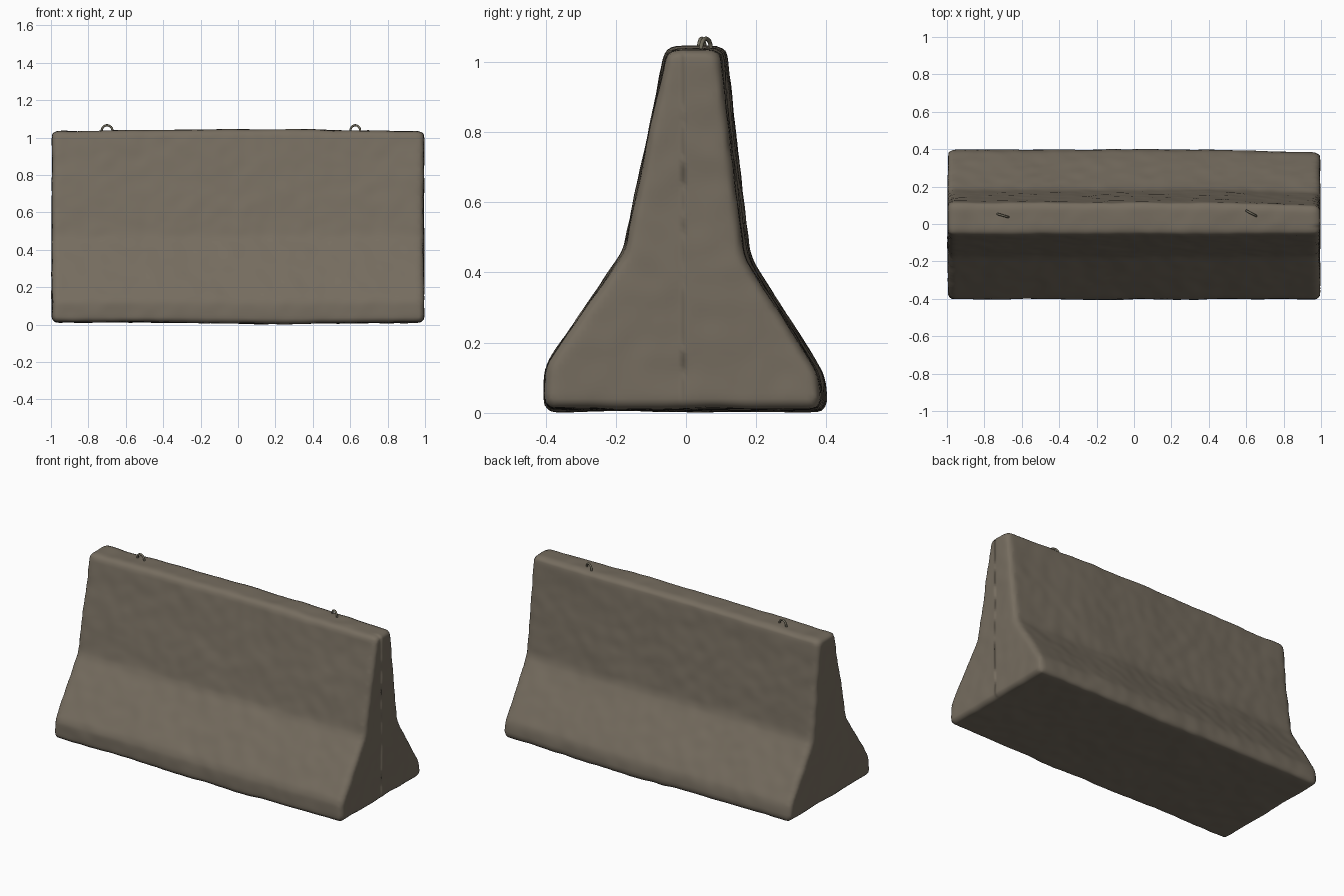
import bpy, bmesh, math
from mathutils import Vector, noise

cube = bpy.data.objects.get("Cube")
if cube:
    bpy.data.objects.remove(cube, do_unlink=True)


def make_material(name, rgb):
    mat = bpy.data.materials.new(name)
    mat.use_nodes = True
    mat.diffuse_color = (*rgb, 1)
    mat.node_tree.nodes["Principled BSDF"].inputs["Base Color"].default_value = (*rgb, 1)
    return mat


def activate(obj):
    bpy.ops.object.select_all(action="DESELECT")
    obj.select_set(True)
    bpy.context.view_layer.objects.active = obj


concrete = make_material("weathered concrete", (0.18, 0.152, 0.115))
steel = make_material("dull steel", (0.16, 0.145, 0.105))

# Barrier body: cross-section (y, z) swept along x
profile = [(-0.404, 0.012), (-0.402, 0.13), (-0.177, 0.46), (-0.056, 1.038),
           (0.113, 1.038), (0.162, 0.6), (0.182, 0.44), (0.393, 0.11), (0.403, 0.012)]
bm = bmesh.new()
section = bm.faces.new([bm.verts.new((-0.995, y, z)) for y, z in profile])
sweep = bmesh.ops.extrude_face_region(bm, geom=[section])
moved = [v for v in sweep["geom"] if isinstance(v, bmesh.types.BMVert)]
bmesh.ops.translate(bm, verts=moved, vec=(1.99, 0, 0))
bmesh.ops.recalc_face_normals(bm, faces=bm.faces)
bmesh.ops.bevel(bm, geom=bm.edges[:], offset=0.026, segments=3, profile=0.5,
                affect="EDGES", clamp_overlap=True)
mesh = bpy.data.meshes.new("barrier_body")
bm.to_mesh(mesh)
bm.free()
mesh.materials.append(concrete)
body = bpy.data.objects.new("barrier_body", mesh)
bpy.context.collection.objects.link(body)
activate(body)

# Even, dense surface for the worn cast finish
remesh = body.modifiers.new("even surface", "REMESH")
remesh.mode = "VOXEL"
remesh.voxel_size = 0.016
relax = body.modifiers.new("soft wear", "SMOOTH")
relax.factor = 0.5
relax.iterations = 2
for mod in list(body.modifiers):
    bpy.ops.object.modifier_apply(modifier=mod.name)

# Shallow bumps, crowned top, sagging base and tapered back corner
bm = bmesh.new()
bm.from_mesh(body.data)
bm.normal_update()
offsets = []
for v in bm.verts:
    p = v.co
    broad = noise.noise(p * 4) * 0.005
    fine = noise.noise(p * 13 + Vector((7, 3, 1))) * 0.003
    offsets.append(v.normal * (broad + fine))
for v, off in zip(bm.verts, offsets):
    x, y, z = v.co
    off.z += 0.009 * (math.cos(x * math.pi) * 0.5 + 0.2) * z
    off.z -= 0.008 * math.exp(-((x - 0.25) / 0.4) ** 2) * max(0, 1 - z * 4)
    if y > 0:
        off.y -= 0.016 * max(0, x - 0.4) / 0.6
    v.co += off
bm.to_mesh(body.data)
bm.free()
body.data.materials.clear()
body.data.materials.append(concrete)
activate(body)
bpy.ops.object.shade_smooth()


# Lifting loops: bent steel rod arches set into the top
def lifting_loop(name, x, y, turn):
    curve = bpy.data.curves.new(name, "CURVE")
    curve.dimensions = "3D"
    curve.bevel_depth = 0.006
    curve.bevel_resolution = 2
    path = [(-0.03, 0, -0.04)]
    for i in range(13):
        a = math.pi * (1 - i / 12)
        path.append((0.03 * math.cos(a), 0, 0.03 * math.sin(a)))
    path.append((0.03, 0, -0.04))
    spline = curve.splines.new("POLY")
    spline.points.add(len(path) - 1)
    for point, co in zip(spline.points, path):
        point.co = (*co, 1)
    curve.materials.append(steel)
    loop = bpy.data.objects.new(name, curve)
    loop.location = (x, y, 1.036)
    loop.rotation_euler.z = math.radians(turn)
    bpy.context.collection.objects.link(loop)
    activate(loop)
    bpy.ops.object.convert(target="MESH")
    bpy.ops.object.shade_smooth()


lifting_loop("lifting_loop_right", -0.7, 0.045, -16)
lifting_loop("lifting_loop_left", 0.627, 0.057, -28)
